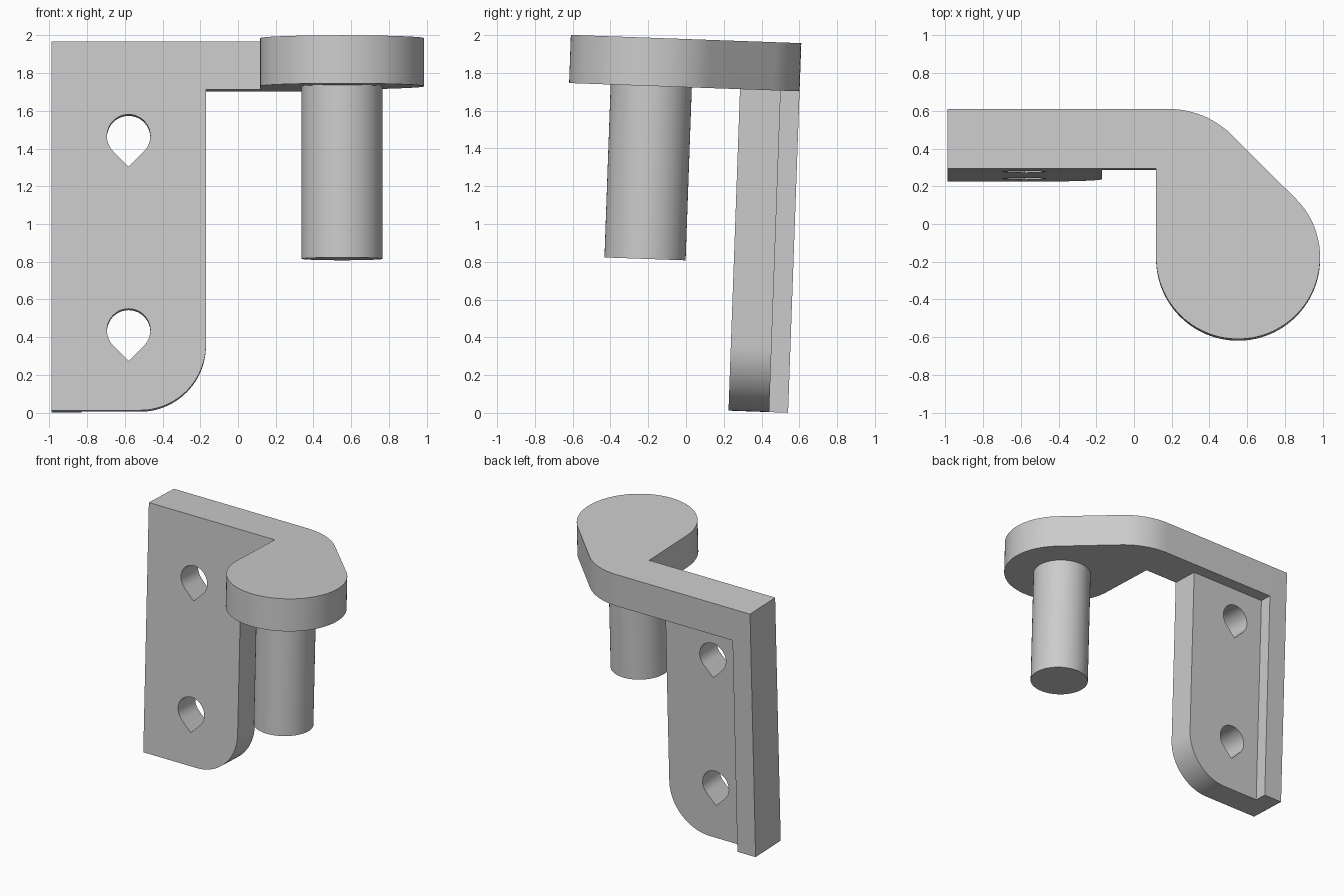
import bpy, bmesh
from math import sin, cos, radians
from mathutils import Matrix, Vector

cube = bpy.data.objects.get("Cube")
if cube:
    bpy.data.objects.remove(cube, do_unlink=True)

grey = bpy.data.materials.new("plain grey")
grey.use_nodes = True
colour = (0.6, 0.6, 0.6, 1)
grey.diffuse_color = colour
grey.node_tree.nodes["Principled BSDF"].inputs["Base Color"].default_value = colour

TILT = Matrix.Rotation(radians(-2.05), 4, 'X')
LEFT, FRONT, BACK = -0.99, 0.2245, 0.54
BOTTOM, ARM_Z, TOP = 0.02, 1.723, 1.978
PIN = (0.552, -0.246)


def arc(centre, radius, start, end, steps=24):
    angles = [radians(start + (end - start) * i / steps) for i in range(steps + 1)]
    return [(centre[0] + radius * cos(a), centre[1] + radius * sin(a)) for a in angles]


def prism(name, outline, axis, low, high):
    """Extrude a closed outline along Z (x, y points) or Y (x, z points)."""
    place = (lambda p, d: (p[0], p[1], d)) if axis == 'Z' else (lambda p, d: (p[0], d, p[1]))
    bm = bmesh.new()
    face = bm.faces.new([bm.verts.new(place(p, low)) for p in outline])
    grown = bmesh.ops.extrude_face_region(bm, geom=[face])["geom"]
    verts = [v for v in grown if isinstance(v, bmesh.types.BMVert)]
    bmesh.ops.translate(bm, verts=verts, vec=Vector(place((0, 0), high - low)))
    bmesh.ops.recalc_face_normals(bm, faces=bm.faces)
    mesh = bpy.data.meshes.new(name)
    bm.to_mesh(mesh)
    bm.free()
    mesh.materials.append(grey)
    obj = bpy.data.objects.new(name, mesh)
    bpy.context.collection.objects.link(obj)
    return obj


def combine(base, tool, operation):
    tool.hide_render = True
    mod = base.modifiers.new(operation.title(), 'BOOLEAN')
    mod.operation, mod.solver, mod.object = operation, 'EXACT', tool
    bpy.context.view_layer.objects.active = base
    bpy.ops.object.modifier_apply(modifier=mod.name)
    bpy.data.objects.remove(tool, do_unlink=True)


# Arm: straight bar, rounded outer corner, round pad above the pin
arm = [(LEFT, FRONT), (LEFT, BACK)]
arm += arc((0.182, BACK - 0.48), 0.48, 90, 45, 12)
arm += arc(PIN, 0.435, 45, -180, 64)
arm += [(PIN[0] - 0.435, FRONT)]
bracket = prism("bracket", arm, 'Z', ARM_Z, TOP)

# Mounting plate with one rounded lower corner
plate = [(LEFT, TOP), (LEFT, BOTTOM)]
plate += arc((-0.52, BOTTOM + 0.35), 0.35, -90, 0)
plate += [(-0.17, TOP)]
combine(bracket, prism("plate", plate, 'Y', FRONT, 0.44), 'UNION')

# Rear flange along the outer edge
flange = [(LEFT, BOTTOM), (-0.83, BOTTOM), (-0.83, TOP), (LEFT, TOP)]
combine(bracket, prism("flange", flange, 'Y', FRONT, BACK), 'UNION')

# Teardrop screw holes
for z in (0.444, 1.475):
    drop = arc((-0.58, z), 0.115, -45, 225, 36) + [(-0.58, z - 0.163)]
    combine(bracket, prism("hole_cutter", drop, 'Y', 0, 1), 'DIFFERENCE')

# Merge the flush faces into clean planes
bm = bmesh.new()
bm.from_mesh(bracket.data)
bmesh.ops.remove_doubles(bm, verts=bm.verts, dist=0.0001)
bmesh.ops.dissolve_limit(bm, angle_limit=radians(0.5), verts=bm.verts, edges=bm.edges)
bm.to_mesh(bracket.data)
bm.free()

# Hinge pin
pin = prism("hinge_pin", arc(PIN, 0.215, 0, 354.375, 63), 'Z', 0.807, ARM_Z)

# Lean both parts back slightly and smooth the curved sides
for obj in (bracket, pin):
    obj.data.transform(TILT)
    bpy.ops.object.select_all(action='DESELECT')
    obj.select_set(True)
    bpy.context.view_layer.objects.active = obj
    bpy.ops.object.shade_smooth_by_angle(angle=radians(30))
